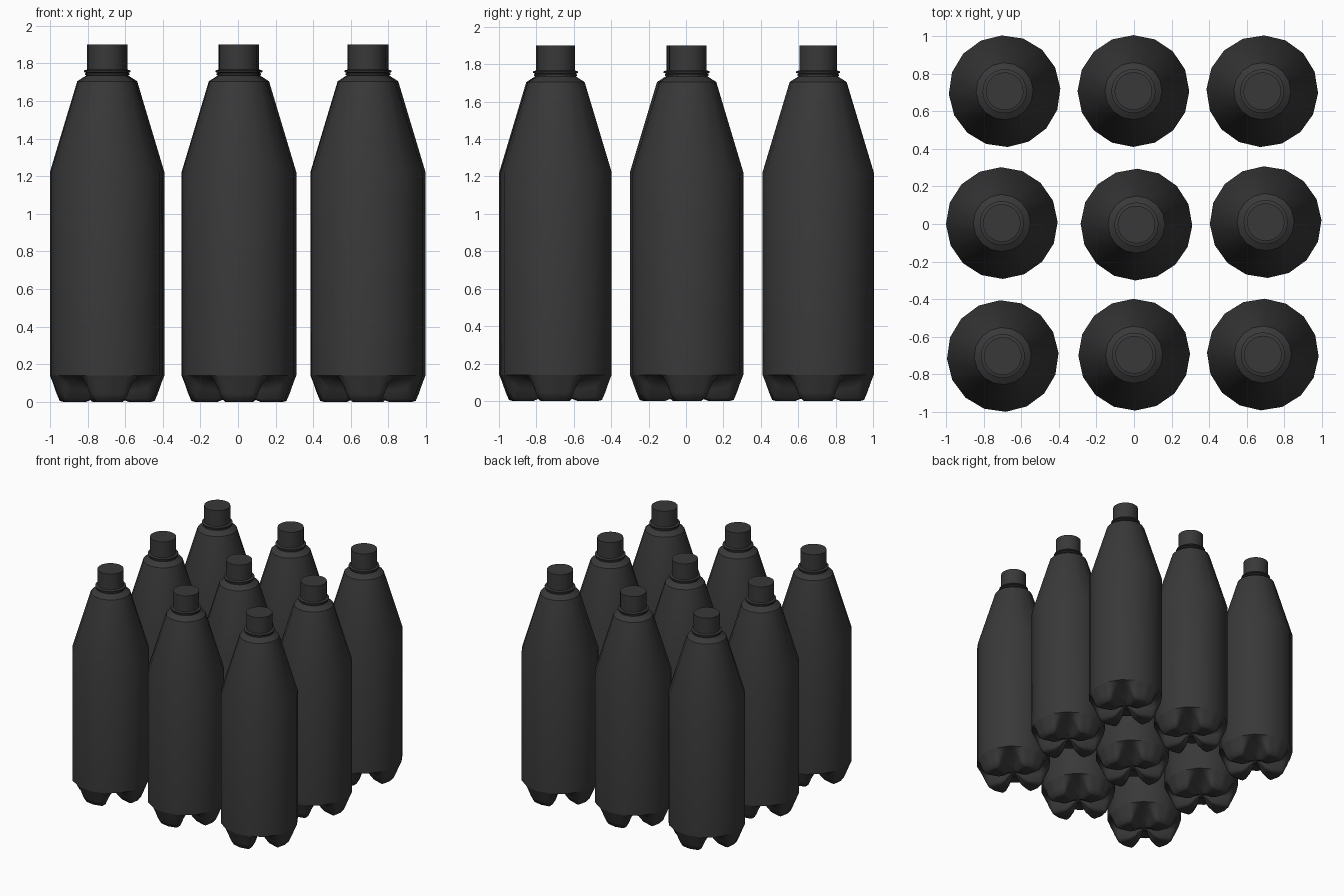
import bpy
import bmesh
from math import pi, cos, sin, radians

cube = bpy.data.objects.get("Cube")
if cube:
    bpy.data.objects.remove(cube, do_unlink=True)

plastic = bpy.data.materials.new("dark_grey_plastic")
plastic.use_nodes = True
GREY = (0.04, 0.04, 0.04, 1)
plastic.diffuse_color = GREY
plastic.node_tree.nodes["Principled BSDF"].inputs["Base Color"].default_value = GREY


def lathe(name, rings, sides, point, sharp):
    """Sweep rings (bottom to top, or centre to rim) around z; point() places each vertex."""
    bm = bmesh.new()
    grid = [[bm.verts.new(point(ring, 2 * pi * k / sides)) for k in range(sides)]
            for ring in rings]
    for low, high in zip(grid, grid[1:]):
        for k in range(sides):
            n = (k + 1) % sides
            bm.faces.new((low[k], low[n], high[n], high[k]))
    bmesh.ops.remove_doubles(bm, verts=bm.verts, dist=1e-5)
    mesh = bpy.data.meshes.new(name)
    bm.to_mesh(mesh)
    bm.free()
    mesh.materials.append(plastic)
    mesh.shade_smooth()
    mesh.set_sharp_from_angle(angle=radians(sharp))
    return mesh


def round_point(ring, a):
    r, z = ring
    return r * cos(a), r * sin(a), z


def foot_point(ring, a):
    """Four feet on the axes, with arched valleys between them."""
    r, foot_z, valley_z = ring
    offset = abs((a + pi / 4) % (pi / 2) - pi / 4)
    t = min(max((radians(36) - offset) / radians(18), 0), 1)
    w = t * t * (3 - 2 * t)
    # follow the sixteen-sided outline of the body
    r *= cos(pi / 16) / cos(a % (pi / 8) - pi / 16)
    return r * cos(a), r * sin(a), valley_z + (foot_z - valley_z) * w


# Body wall, shoulder and neck
body = lathe("bottle_body",
             [(.297, .14), (.297, 1.222), (.152, 1.705), (.105, 1.735), (.1, 1.75)],
             16, round_point, 35)

# Footed base: radius, height on a foot, height in a valley
base = lathe("bottle_base",
             [(0, .06, .06), (.04, .05, .065), (.09, .015, .08), (.13, 0, .1),
              (.225, 0, .12), (.245, .005, .127), (.262, .045, .131),
              (.283, .105, .136), (.297, .14, .14)],
             64, foot_point, 60)

# Neck flange under the cap
flange = lathe("neck_flange",
               [(.098, 1.735), (.11, 1.738), (.11, 1.746), (.104, 1.75), (.117, 1.754),
                (.117, 1.762), (.098, 1.768)],
               32, round_point, 30)

# Screw cap
cap = lathe("bottle_cap", [(.1, 1.76), (.1, 1.9), (0, 1.9)], 32, round_point, 30)

# Slightly uneven three by three arrangement: x, y, turn in degrees
places = [(-.688, .706, 3), (-.003, .707, 0), (.682, .706, -2),
          (-.703, .005, 1), (.013, -.003, -1), (.7, .01, 2),
          (-.698, -.702, 3), (.001, -.695, 1), (.685, -.694, -2)]

for number, (x, y, turn) in enumerate(places, 1):
    for mesh in (body, base, flange, cap):
        part = bpy.data.objects.new(f"{mesh.name}_{number}", mesh)
        part.location = (x, y, 0)
        part.rotation_euler.z = radians(turn)
        bpy.context.collection.objects.link(part)
